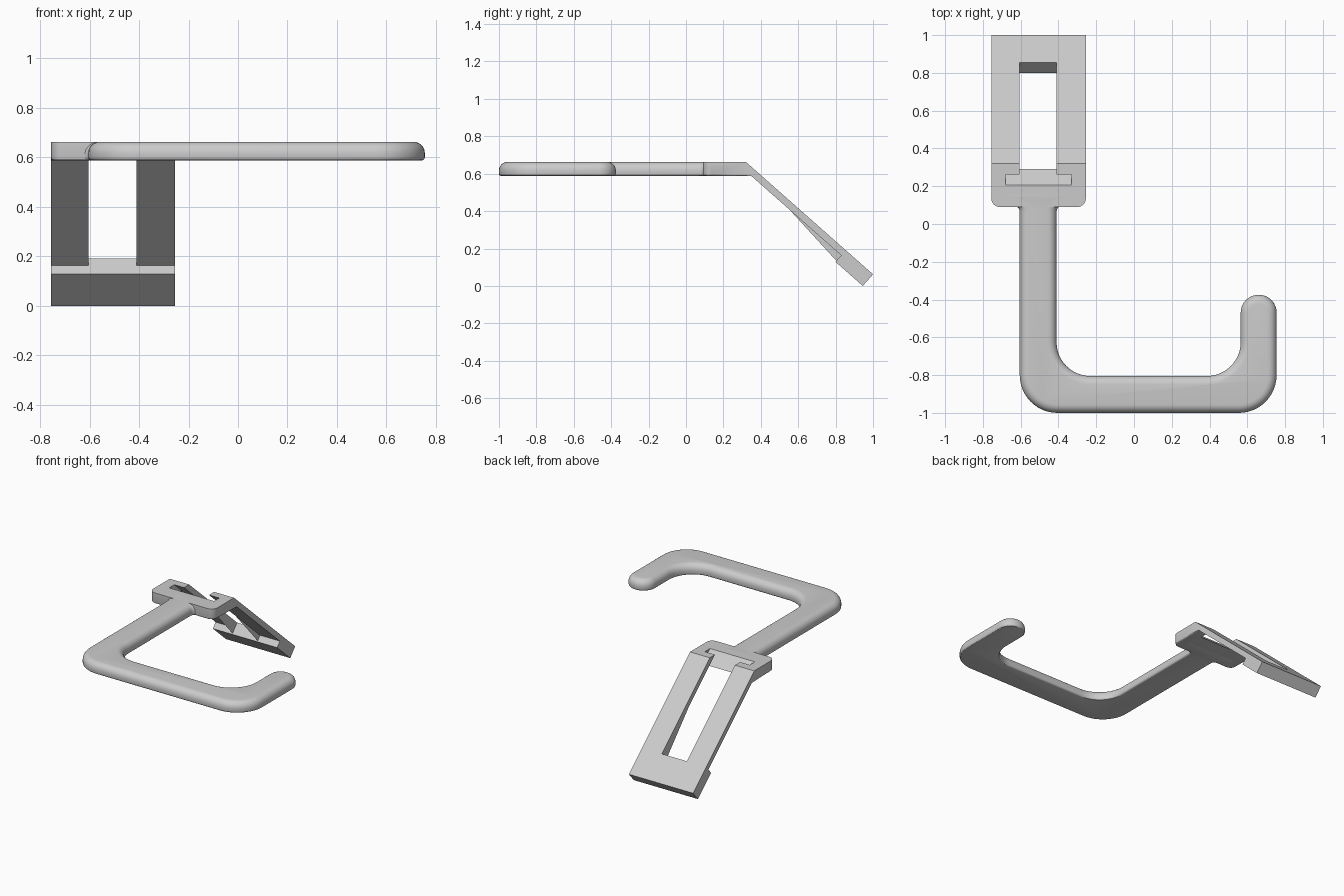
import bpy, bmesh
from math import sin, cos, pi
from mathutils import Vector

if "Cube" in bpy.data.objects:
    bpy.data.objects.remove(bpy.data.objects["Cube"])

grey = bpy.data.materials.new("light grey plastic")
grey.use_nodes = True
grey.diffuse_color = (0.6, 0.6, 0.6, 1)
grey.node_tree.nodes["Principled BSDF"].inputs["Base Color"].default_value = (0.6, 0.6, 0.6, 1)

TOP, BOTTOM = 0.663, 0.588
LEFT, RIGHT = -0.755, -0.255


def add_object(name, bm):
    bmesh.ops.recalc_face_normals(bm, faces=bm.faces)
    mesh = bpy.data.meshes.new(name)
    bm.to_mesh(mesh)
    bm.free()
    mesh.materials.append(grey)
    obj = bpy.data.objects.new(name, mesh)
    bpy.context.collection.objects.link(obj)
    return obj


def loft(rings):
    """Skin a stack of matching rings and cap both ends."""
    bm = bmesh.new()
    loops = [[bm.verts.new(p) for p in ring] for ring in rings]
    for low, high in zip(loops, loops[1:]):
        for i in range(len(low)):
            j = (i + 1) % len(low)
            bm.faces.new((low[i], low[j], high[j], high[i]))
    bm.faces.new(loops[0][::-1])
    bm.faces.new(loops[-1])
    return bm


def extrude_x(profile, x0, x1):
    return loft([[(x, y, z) for y, z in profile] for x in (x0, x1)])


def rounded_outline(corners, inset, z, steps=12):
    """Closed outline with filleted corners, shrunk inwards by inset."""
    ring = []
    for i, (x, y, r) in enumerate(corners):
        p = Vector((x, y))
        a = (p - Vector(corners[i - 1][:2])).normalized()
        b = (Vector(corners[(i + 1) % len(corners)][:2]) - p).normalized()
        p += inset * Vector((-a.y - b.y, a.x + b.x))
        if r == 0:
            ring.append((p.x, p.y, z))
            continue
        r += -inset if a.cross(b) > 0 else inset
        centre = p - a * r + b * r
        for k in range(steps + 1):
            t = k / steps * pi / 2
            q = centre + r * (a * sin(t) - b * cos(t))
            ring.append((q.x, q.y, z))
    return ring


# Hook: flat bar with a wide round on top and a small one below
hook_corners = [
    (-0.70, 0.20, 0), (-0.70, 0.095, 0), (-0.605, 0.095, 0.03),
    (-0.605, -1.0, 0.20), (0.755, -1.0, 0.20),
    (0.755, -0.375, 0.094), (0.565, -0.375, 0.094),
    (0.565, -0.805, 0.18), (-0.41, -0.805, 0.18),
    (-0.41, 0.095, 0.03), (-0.31, 0.095, 0), (-0.31, 0.20, 0)]
levels = []
for k in range(4):
    t = k / 3 * pi / 2
    levels.append((0.012 * (1 - sin(t)), BOTTOM + 0.012 * (1 - cos(t))))
for k in range(7):
    t = k / 6 * pi / 2
    levels.append((0.045 * (1 - cos(t)), TOP - 0.045 * (1 - sin(t))))
hook = add_object("hook", loft([rounded_outline(hook_corners, d, z) for d, z in levels]))


def ramp(s, t):
    """Point s along the sloping plate and t below its upper face, as (y, z)."""
    return 0.32 + 0.749 * s - 0.662 * t, TOP - 0.662 * s - 0.749 * t


# Clip: head block, sloping plate and thick end catch in one side profile
END, CATCH, THIN, THICK = 0.908, 0.713, 0.037, 0.083
profile = [(0.09, BOTTOM), ramp(0.0714, THIN), ramp(CATCH, THIN), ramp(CATCH, THICK),
           ramp(END, THICK), ramp(END, 0), ramp(0, 0), (0.09, TOP)]
bm = extrude_x(profile, LEFT, RIGHT)
corners = [e for e in bm.edges if all(abs(v.co.y - 0.09) < 0.001 for v in e.verts)
           and abs(e.verts[0].co.z - e.verts[1].co.z) > 0.01]
bmesh.ops.bevel(bm, geom=corners, offset=0.045, segments=8, profile=0.5, affect='EDGES')
under = [e for e in bm.edges if all(abs(v.co.z - BOTTOM) < 0.001 for v in e.verts)
         and min(v.co.y for v in e.verts) < 0.3]
bmesh.ops.bevel(bm, geom=under, offset=0.01, segments=3, profile=0.5, affect='EDGES')
clip = add_object("clip", bm)

# Slanted slot and long window, both cut along the slope
SLOT = 0.076
cutters = [
    ("window_cutter", -0.605, -0.41, CATCH, -0.1, SLOT),
    ("slot_cutter", -0.68, -0.33, 0.25, THIN + 0.001, SLOT)]
for name, x0, x1, s1, t0, t1 in cutters:
    shape = [ramp(-0.3, t0), ramp(s1, t0), ramp(s1, t1), ramp(-0.3, t1)]
    cutter = add_object(name, extrude_x(shape, x0, x1))
    cutter.hide_render = True
    mod = clip.modifiers.new(name, 'BOOLEAN')
    mod.operation, mod.solver, mod.object = 'DIFFERENCE', 'EXACT', cutter
    bpy.context.view_layer.objects.active = clip
    bpy.ops.object.modifier_apply(modifier=name)
    bpy.data.objects.remove(cutter)

# Smooth rounds, crisp edges
for obj in (hook, clip):
    bpy.ops.object.select_all(action='DESELECT')
    obj.select_set(True)
    bpy.context.view_layer.objects.active = obj
    bpy.ops.object.shade_smooth_by_angle(angle=pi / 6)
